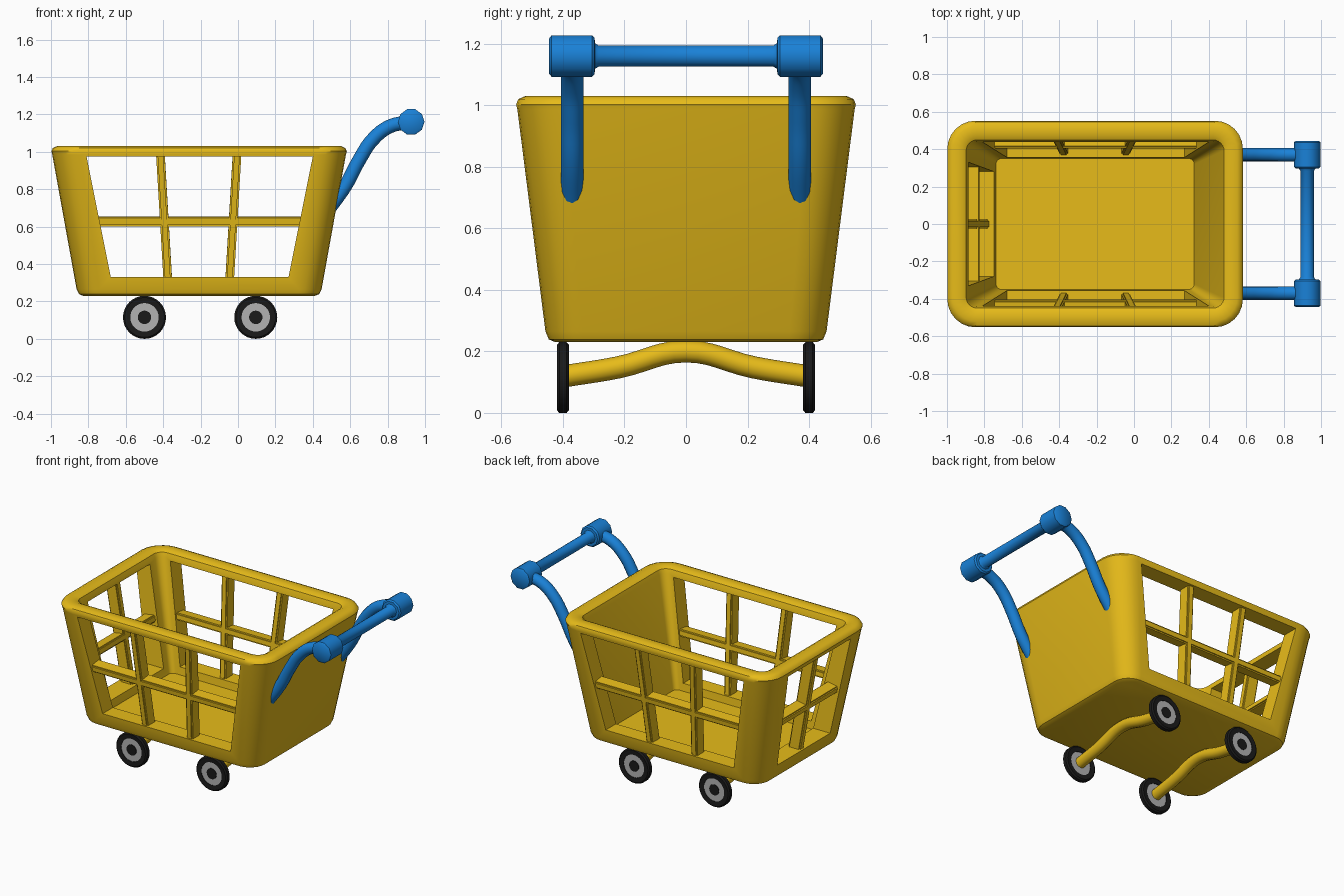
import bpy, bmesh, math
from mathutils import Vector, Matrix

if "Cube" in bpy.data.objects:
    bpy.data.objects.remove(bpy.data.objects["Cube"])


def material(name, rgb):
    m = bpy.data.materials.new(name)
    m.diffuse_color = (*rgb, 1)
    m.use_nodes = True
    m.node_tree.nodes["Principled BSDF"].inputs["Base Color"].default_value = m.diffuse_color
    return m


YELLOW = material("yellow", (0.80, 0.50, 0.01))
BLUE = material("blue", (0.01, 0.22, 0.68))
BLACK = material("black", (0.01, 0.01, 0.01))
GREY = material("grey", (0.45, 0.45, 0.45))


def finish(name, bm, mat=None, angle=40):
    bmesh.ops.recalc_face_normals(bm, faces=bm.faces)
    me = bpy.data.meshes.new(name)
    bm.to_mesh(me)
    bm.free()
    ob = bpy.data.objects.new(name, me)
    bpy.context.collection.objects.link(ob)
    if mat:
        me.materials.append(mat)
        smooth(ob, angle)
    return ob


def smooth(ob, angle=40):
    bpy.ops.object.select_all(action='DESELECT')
    ob.select_set(True)
    bpy.context.view_layer.objects.active = ob
    bpy.ops.object.shade_smooth_by_angle(angle=math.radians(angle))


def bridge(bm, rings, closed=False):
    n = len(rings[0])
    pairs = list(zip(rings, rings[1:]))
    if closed:
        pairs.append((rings[-1], rings[0]))
    for a, b in pairs:
        for i in range(n):
            j = (i + 1) % n
            bm.faces.new((a[i], a[j], b[j], b[i]))
    if not closed:
        bm.faces.new(rings[0])
        bm.faces.new(rings[-1])


def lathe(name, profile, x, z, mat, n=32, closed=False):
    """Spin (radius, y) pairs around an axis along y."""
    bm = bmesh.new()
    rings = [[bm.verts.new((x + r * math.cos(2 * math.pi * i / n), y,
                            z + r * math.sin(2 * math.pi * i / n)))
              for i in range(n)] for r, y in profile]
    bridge(bm, rings, closed)
    return finish(name, bm, mat)


def tube(name, pts, radius, mat):
    cu = bpy.data.curves.new(name, 'CURVE')
    cu.dimensions = '3D'
    cu.bevel_depth, cu.bevel_resolution = radius, 4
    cu.resolution_u, cu.use_fill_caps = 6, True
    sp = cu.splines.new('BEZIER')
    sp.bezier_points.add(len(pts) - 1)
    for bp, p in zip(sp.bezier_points, pts):
        bp.co = p
        bp.handle_left_type = bp.handle_right_type = 'AUTO'
    ob = bpy.data.objects.new(name, cu)
    bpy.context.collection.objects.link(ob)
    cu.materials.append(mat)
    bpy.ops.object.select_all(action='DESELECT')
    ob.select_set(True)
    bpy.context.view_layer.objects.active = ob
    bpy.ops.object.convert(target='MESH')
    smooth(bpy.context.object)


# Basket shell: stacked rounded rectangles, outside up, over the rim, down inside
CX = -0.208


def rounded_rect(bm, hx, hy, r, z, n=6):
    out = []
    for k, (sx, sy) in enumerate(((1, 1), (-1, 1), (-1, -1), (1, -1))):
        for i in range(n + 1):
            a = math.pi / 2 * (k + i / n)
            out.append(bm.verts.new((CX + sx * (hx - r) + r * math.cos(a),
                                     sy * (hy - r) + r * math.sin(a), z)))
    return out


bm = bmesh.new()
bridge(bm, [rounded_rect(bm, *s) for s in (
    (.620, .425, .09, .23), (.642, .446, .11, .239), (.655, .457, .12, .265),
    (.785, .548, .15, .985), (.790, .552, .15, 1.003), (.782, .545, .15, 1.020),
    (.760, .522, .13, 1.03), (.712, .474, .08, 1.03), (.690, .450, .06, 1.018),
    (.680, .440, .05, .990), (.530, .350, .03, .28))])
basket = finish("basket", bm, YELLOW)


# Window openings: through both long sides, and through the left end
Z0, Z1 = .33, .975


def prism(name, quad, offset):
    bm = bmesh.new()
    bridge(bm, [[bm.verts.new(p) for p in quad],
                [bm.verts.new(Vector(p) + Vector(offset)) for p in quad]])
    return finish(name, bm)


cutters = [
    prism("side_cutter", [(-.68, -1, Z0), (.27, -1, Z0), (.40, -1, Z1), (-.81, -1, Z1)], (0, 2, 0)),
    prism("end_cutter", [(-1.2, -.28, Z0), (-1.2, .28, Z0), (-1.2, .33, Z1), (-1.2, -.33, Z1)], (.7, 0, 0))]
for c in cutters:
    m = basket.modifiers.new("windows", 'BOOLEAN')
    m.operation, m.solver, m.object = 'DIFFERENCE', 'EXACT', c
    bpy.context.view_layer.objects.active = basket
    bpy.ops.object.modifier_apply(modifier=m.name)
    bpy.data.objects.remove(c)
smooth(basket)


# Lattice bars in the windows
def bar(name, p, q, normal, width=.046, depth=.085):
    p, q = Vector(p), Vector(q)
    d = (q - p).normalized()
    side = d.cross(Vector(normal)).normalized()
    rot = Matrix((side, side.cross(d), d)).transposed().to_4x4()
    bm = bmesh.new()
    bmesh.ops.create_cube(bm, size=1)
    bmesh.ops.scale(bm, vec=(width, depth, (q - p).length), verts=bm.verts)
    bmesh.ops.bevel(bm, geom=bm.edges[:], offset=.008, segments=2, affect='EDGES')
    bmesh.ops.transform(bm, matrix=Matrix.Translation((p + q) / 2) @ rot, verts=bm.verts)
    finish(name, bm, YELLOW)


def wall_y(z):
    return .40 + .095 * (z - .23) / .8


def wall_x(z):
    return CX - (.592 + .14 * (z - .23) / .8)


LO, HI, MID = .31, .99, .628
for s, label in ((-1, "front"), (1, "back")):
    n = (0, s, -.12)
    bar(label + "_cross_bar", (-.77, s * wall_y(MID), MID), (.36, s * wall_y(MID), MID), n)
    for i, (xb, xt) in enumerate(((-.375, -.415), (-.045, -.005))):
        bar(f"{label}_upright_{i + 1}", (xb, s * wall_y(LO), LO), (xt, s * wall_y(HI), HI), n)
n = (-1, 0, -.17)
bar("end_cross_bar", (wall_x(MID), -.32, MID), (wall_x(MID), .32, MID), n)
bar("end_upright", (wall_x(LO), 0, LO), (wall_x(HI), 0, HI), n)

# Push handle: two curved arms and a grip with thick ends
ARM = ((.49, .70), (.575, .82), (.65, .96), (.72, 1.065), (.81, 1.135), (.92, 1.16))
for s, label in ((-1, "front"), (1, "back")):
    tube(label + "_handle_arm", [(x, s * .37, z) for x, z in ARM], .037, BLUE)
half = [(.060, -.445), (.071, -.437), (.071, -.306), (.062, -.297), (.044, -.296), (.036, -.284)]
lathe("handle_grip", half + [(r, -y) for r, y in reversed(half)], .926, 1.16, BLUE, n=10)

# Wheels and bowed axles
TYRE = ((.076, .383), (.106, .380), (.115, .388), (.115, .412), (.106, .420), (.076, .417))
for x, end in ((-.5, "left"), (.095, "right")):
    for s, label in ((-1, "front"), (1, "back")):
        tag = f"{label}_{end}"
        lathe(tag + "_tyre", [(r, s * y) for r, y in TYRE], x, .115, BLACK, closed=True)
        lathe(tag + "_hub", [(.08, s * .386), (.08, s * .414)], x, .115, GREY)
        lathe(tag + "_pin", [(.036, s * .39), (.036, s * .417)], x, .115, BLACK, n=20)
    tube(end + "_axle", [(x, y, z) for y, z in (
        (-.39, .12), (-.22, .148), (0, .2), (.22, .148), (.39, .12))], .036, YELLOW)
